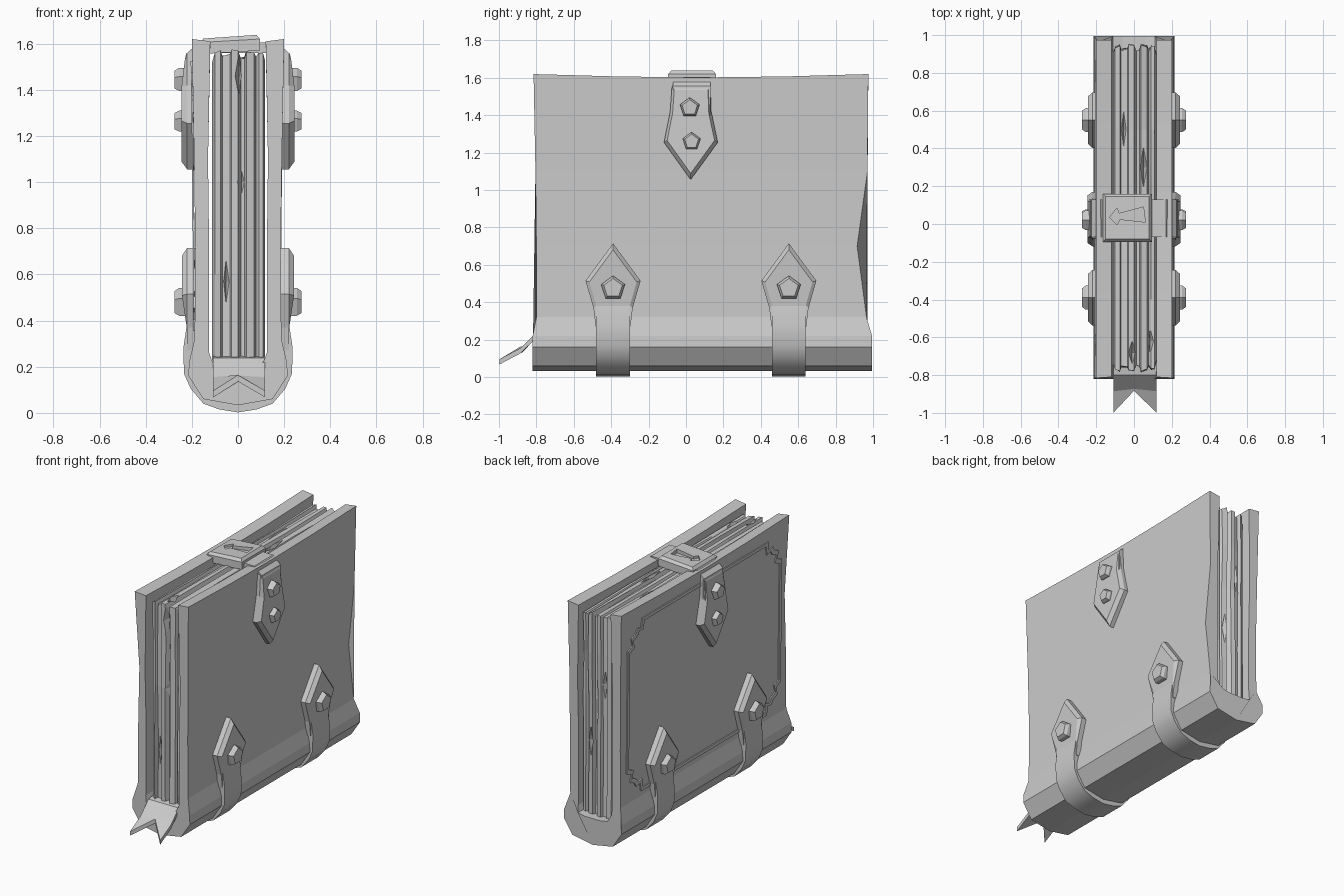
import bpy, bmesh, math, random
from mathutils import Vector

if "Cube" in bpy.data.objects:
    bpy.data.objects.remove(bpy.data.objects["Cube"])

random.seed(4)
grey = bpy.data.materials.new("plain grey")
grey.diffuse_color = (0.6, 0.6, 0.6, 1)
grey.use_nodes = True
grey.node_tree.nodes["Principled BSDF"].inputs["Base Color"].default_value = grey.diffuse_color


def loft(name, rings, smooth=False):
    """Closed solid through a series of equal-length 3D rings."""
    bm = bmesh.new()
    loops = [[bm.verts.new(p) for p in r] for r in rings]
    n = len(loops[0])
    for a, b in zip(loops, loops[1:]):
        for i in range(n):
            j = (i + 1) % n
            bm.faces.new((a[i], a[j], b[j], b[i]))
    bm.faces.new(loops[0][::-1])
    bm.faces.new(loops[-1])
    bmesh.ops.recalc_face_normals(bm, faces=bm.faces)
    mesh = bpy.data.meshes.new(name)
    bm.to_mesh(mesh)
    bm.free()
    mesh.materials.append(grey)
    ob = bpy.data.objects.new(name, mesh)
    bpy.context.collection.objects.link(ob)
    if smooth:
        bpy.ops.object.select_all(action='DESELECT')
        ob.select_set(True)
        bpy.context.view_layer.objects.active = ob
        bpy.ops.object.shade_smooth_by_angle(angle=math.radians(40))
    return ob


def cut(target, cutter):
    cutter.hide_render = True
    cutter.hide_set(True)
    mod = target.modifiers.new("cut", 'BOOLEAN')
    mod.operation = 'DIFFERENCE'
    mod.solver = 'EXACT'
    mod.object = cutter


def band(name, outer, inner, y0, y1, smooth=False):
    """U-shaped strap: half profiles in x, z mirrored to the other side."""
    def full(half):
        return half + [(-x, z) for x, z in reversed(half) if x > 0]
    section = full(outer) + full(inner)[::-1]
    return loft(name, [[(x, y, z) for x, z in section] for y in (y0, y1)], smooth)


def plate(name, side, outline, centre, steps):
    """Raised plate on a cover; steps are (x, scale) pairs."""
    cy, cz = centre
    return loft(name, [[(side * x, cy + (y - cy) * s, cz + (z - cz) * s)
                        for y, z in outline] for x, s in steps])


def stud(name, side, y, z, r):
    pts = [(y + r * math.sin(k * math.tau / 5), z + r * math.cos(k * math.tau / 5))
           for k in range(5)]
    plate(name, side, pts, (y, z), [(0.22, 1), (0.255, 1), (0.275, 0.78)])


# Cover boards and spine in one folded section
half_out = [(0.20, 1.62), (0.19, 1.1), (0.185, 0.7), (0.188, 0.32), (0.212, 0.22),
            (0.215, 0.16), (0.15, 0.06), (0, 0.033)]
half_in = [(0.12, 1.61), (0.13, 1.1), (0.125, 0.7), (0.125, 0.32), (0.125, 0.26),
           (0.11, 0.22), (0.06, 0.21), (0, 0.21)]
ends = {1.62: (-0.815, 0.975), 1.61: (-0.81, 0.975), 1.1: (-0.805, 0.97),
        0.7: (-0.80, 0.965), 0.32: (-0.80, 0.965), 0.26: (-0.805, 0.97)}
section = half_out + [(-x, z) for x, z in half_out[-2::-1]]
section += [(-x, z) for x, z in half_in] + half_in[-2::-1]
rings = []
for t in (0, 0.25, 0.5, 0.75, 1):
    ring = []
    for x, z in section:
        a, b = ends.get(z, (-0.82, 0.995))
        if (x, z) == (0.185, 0.7):
            b = 0.915          # worn dent in the back edge
        if (x, z) == (-0.19, 1.1):
            a = -0.78          # worn dent in the front edge
        sag = 0.018 * math.sin(math.pi * t) if z > 1.5 else 0
        ring.append((x, a + (b - a) * t, z - sag))
    rings.append(ring)
loft("cover", rings)

# Page block: ragged ridges across the thickness
ridges = [(-0.112, 0.05), (-0.10, 0.012), (-0.075, 0.0), (-0.068, 0.025),
          (-0.035, 0.02), (-0.028, 0.0), (0.0, 0.005), (0.012, 0.035),
          (0.028, 0.03), (0.036, 0.0), (0.07, 0.008), (0.078, 0.03),
          (0.09, 0.01), (0.108, 0.012), (0.118, 0.05)]
rings = []
for x, d in ridges:
    def j():
        return d + random.uniform(0, 0.012)
    ring = [(x, -0.785 + j(), z) for z in (0.2, 0.6, 1.0, 1.3)]
    ring += [(x, -0.785 + j(), 1.575 - j())]
    ring += [(x, y, 1.575 - j()) for y in (-0.4, 0.05, 0.5)]
    ring += [(x, 0.955 - j(), 1.575 - j())]
    ring += [(x, 0.955 - j(), z) for z in (1.3, 1.0, 0.6, 0.2)]
    rings.append(ring)
pages = loft("pages", rings)

# Diamond-shaped tears in the page edges: (x, position along edge, half length)
def tear(x, along, half, place):
    shape = [(-0.022, 0), (0, half), (0.026, 0), (0, -half)]
    cut(pages, loft("tear_cutter", [[place(x + u * s, along + v * s, d) for u, v in shape]
                                    for d, s in ((-0.05, 1.5), (0.06, 0.05))]))

for x, z, h in [(0.015, 1.0, 0.12), (-0.052, 0.57, 0.19), (0.005, 1.46, 0.14)]:
    tear(x, z, h, lambda u, v, d: (u, -0.78 + d, v))
for x, z, h in [(-0.05, 1.1, 0.17), (0.05, 0.7, 0.15)]:
    tear(x, z, h, lambda u, v, d: (u, 0.95 - d, v))
for x, y, h in [(-0.055, 0.5, 0.18), (0.05, 0.3, 0.14), (0.085, -0.62, 0.11),
                (-0.01, -0.68, 0.07)]:
    tear(x, y, h, lambda u, v, d: (u, v, 1.57 - d))

# Lower straps wrapped around the spine, with pointed heads and studs
strap_out = [(0.222, 0.38), (0.237, 0.28), (0.234, 0.17), (0.205, 0.105),
             (0.15, 0.04), (0.08, 0.015), (0, 0.002)]
strap_in = [(0.18, 0.38), (0.20, 0.28), (0.20, 0.17), (0.175, 0.12),
            (0.14, 0.07), (0.08, 0.05), (0, 0.045)]
for y in (-0.39, 0.55):
    band("spine_strap", strap_out, strap_in, y - 0.09, y + 0.09, True)
    head = [(0, 0.715), (0.147, 0.515), (0.105, 0.37), (0.093, 0.27),
            (-0.093, 0.27), (-0.105, 0.37), (-0.147, 0.515)]
    head = [(y + u, z) for u, z in head]
    for side in (-1, 1):
        ob = plate("strap_head", side, head, (y, 0.47), [(0.175, 1), (0.22, 1), (0.243, 0.86)])
        for v in ob.data.vertices:       # lower end dips toward the cover
            if v.co.z < 0.42 and abs(v.co.x) > 0.2:
                v.co.x = side * 0.222
        stud("strap_stud", side, y, 0.475, 0.067)

# Clasp strap over the page edges
band("clasp_strap", [(0.238, 1.36), (0.226, 1.555), (0.17, 1.605), (0, 1.605)],
     [(0.19, 1.36), (0.19, 1.55), (0.15, 1.56), (0, 1.56)], -0.07, 0.13)
clasp_head = [(0.025, 1.055), (0.17, 1.255), (0.135, 1.42), (0.13, 1.56),
              (-0.075, 1.56), (-0.085, 1.42), (-0.118, 1.255)]
for side in (-1, 1):
    ob = plate("clasp_head", side, clasp_head, (0.025, 1.34),
               [(0.175, 1), (0.22, 1), (0.245, 0.88)])
    for v in ob.data.vertices:
        if v.co.z > 1.5 and abs(v.co.x) > 0.23:
            v.co.x = side * 0.23
    stud("clasp_stud", side, 0.02, 1.44, 0.055)
    stud("clasp_stud", side, 0.03, 1.26, 0.05)

# Buckle block with engraved key-shaped recess
def rect(x0, x1, y0, y1, z0, z1):
    return [(x0, y0, z0), (x1, y0, z1), (x1, y1, z1), (x0, y1, z0)]

buckle = loft("buckle", [rect(-0.165, 0.095, -0.095, 0.16, 1.555, 1.57),
                         rect(-0.165, 0.095, -0.095, 0.16, 1.605, 1.62),
                         rect(-0.15, 0.08, -0.08, 0.145, 1.622, 1.638)])
key = [(-0.13, 0.035), (-0.09, 0.085), (-0.08, 0.055), (0.05, 0.09),
       (0.06, 0.01), (-0.075, 0.025), (-0.09, -0.005)]
cut(buckle, loft("key_cutter", [[(x, y, z) for x, y in key] for z in (1.61, 1.68)]))

# Ribbon bookmark with a swallow-tail end
def ribbon_ring(y, z, tail=0):
    top = [(-0.108, y, z), (0, y + tail, z + tail * 0.6), (0.118, y, z)]
    return top + [(x, b, c - 0.028) for x, b, c in reversed(top)]

loft("bookmark", [ribbon_ring(-0.72, 0.25), ribbon_ring(-0.80, 0.238),
                  ribbon_ring(-0.885, 0.155, 0.012), ribbon_ring(-0.998, 0.095, 0.115)])

# Thin raised border with notched corners on the left board
def border(inset):
    corner = [(0, 0.17), (0.05, 0.15), (0.035, 0.10), (0.08, 0.08),
              (0.10, 0.05), (0.14, 0.06), (0.15, 0)]
    w, h = 0.82 - inset, 0.585 - inset
    pts = []
    for sy, sz in ((1, 1), (-1, 1), (-1, -1), (1, -1)):
        run = corner if sy * sz > 0 else corner[::-1]
        pts += [(0.085 + sy * (w - a), 0.94 + sz * (h - b)) for a, b in run]
    return pts

bm = bmesh.new()
def board_x(z):                      # follows the lean of the board
    pts = [(0.32, 0.188), (0.7, 0.185), (1.1, 0.19), (1.62, 0.20)]
    for (z0, x0), (z1, x1) in zip(pts, pts[1:]):
        if z <= z1:
            return x0 + (x1 - x0) * (z - z0) / (z1 - z0)
    return 0.2

loops = [[bm.verts.new((-board_x(z) - lift, y, z)) for y, z in border(i)]
         for i, lift in ((0, 0), (0, 0.007), (0.022, 0.007), (0.022, 0))]
for a, b in zip(loops, loops[1:] + loops[:1]):
    for i in range(len(a)):
        k = (i + 1) % len(a)
        bm.faces.new((a[i], a[k], b[k], b[i]))
bmesh.ops.recalc_face_normals(bm, faces=bm.faces)
mesh = bpy.data.meshes.new("board_border")
bm.to_mesh(mesh)
bm.free()
mesh.materials.append(grey)
bpy.context.collection.objects.link(bpy.data.objects.new("board_border", mesh))
